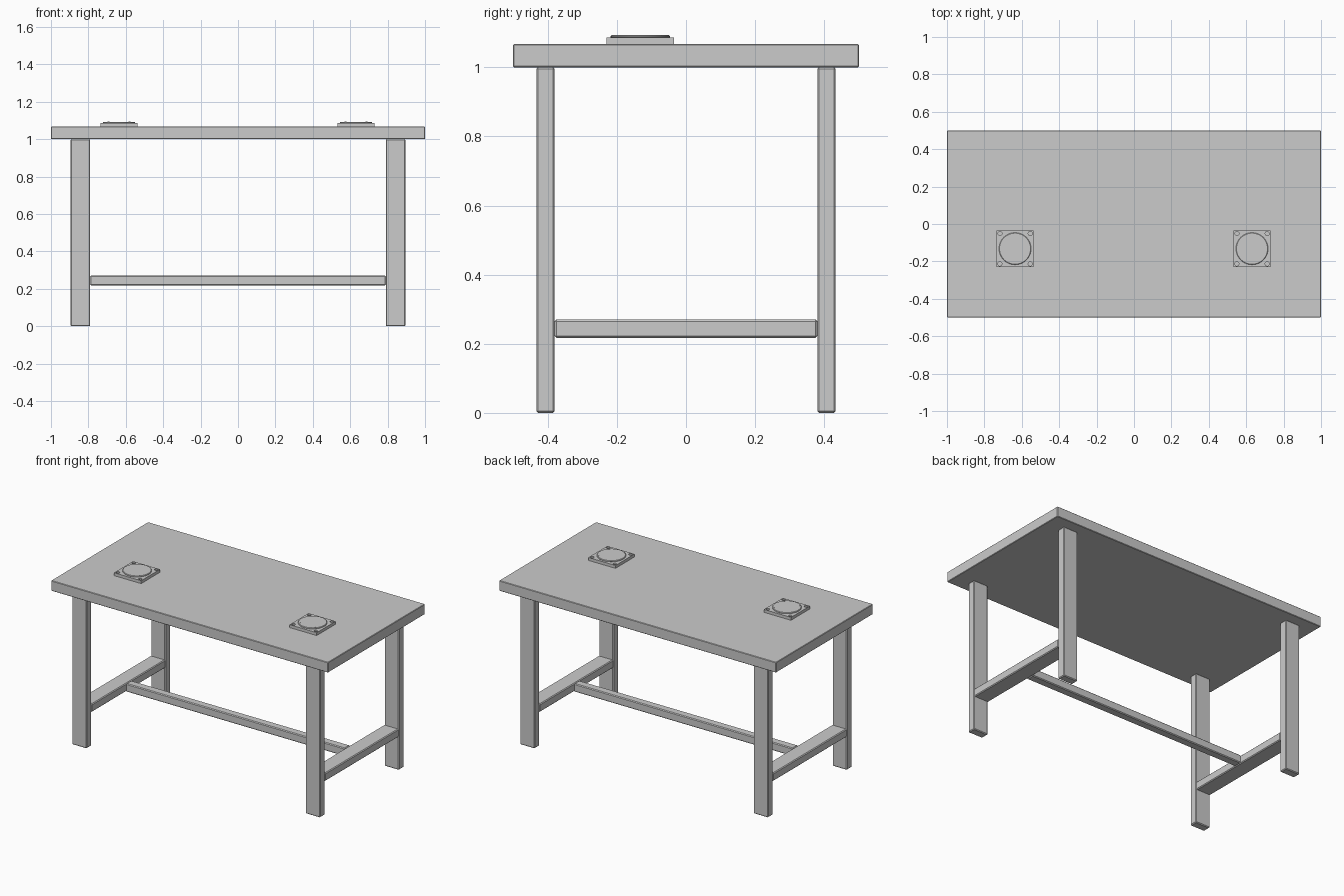
import bpy
import math
from mathutils import Vector

cube = bpy.data.objects.get("Cube")
if cube:
    bpy.data.objects.remove(cube, do_unlink=True)

grey = bpy.data.materials.new("plain_grey")
grey.use_nodes = True
colour = (0.6, 0.6, 0.6, 1)
grey.diffuse_color = colour
grey.node_tree.nodes["Principled BSDF"].inputs["Base Color"].default_value = colour


def bevel(obj, width, segments=1):
    mod = obj.modifiers.new("Edge", "BEVEL")
    mod.width = width
    mod.segments = segments
    mod.limit_method = "ANGLE"


def box(name, low, high, edge):
    low, high = Vector(low), Vector(high)
    bpy.ops.mesh.primitive_cube_add(size=1, location=(low + high) / 2)
    obj = bpy.context.object
    obj.name = name
    obj.scale = high - low
    bpy.ops.object.transform_apply(location=False, rotation=False, scale=True)
    obj.data.materials.append(grey)
    if edge:
        bevel(obj, edge)
    return obj


def disc(name, x, y, bottom, top, radius, sides):
    bpy.ops.mesh.primitive_cylinder_add(
        vertices=sides, radius=radius, depth=top - bottom,
        location=(x, y, (bottom + top) / 2))
    obj = bpy.context.object
    obj.name = name
    obj.data.materials.append(grey)
    bpy.ops.object.shade_smooth_by_angle(angle=math.radians(30))
    return obj


LEG_IN, LEG_OUT = 0.79, 0.895     # leg span along x
RAIL_LOW, RAIL_HIGH = 0.217, 0.27
TOP = 1.067

# Table top
box("table_top", (-1, -0.5, 1), (1, 0.5, TOP), 0.003)

# Legs and the low rail joining each pair
for side, sx in (("right", -1), ("left", 1)):
    x0, x1 = sorted((sx * LEG_IN, sx * LEG_OUT))
    for end, sy in (("front", -1), ("back", 1)):
        y0, y1 = sorted((sy * 0.38, sy * 0.433))
        box(f"{end}_{side}_leg", (x0, y0, 0), (x1, y1, 1), 0.005)
    box(f"{side}_side_rail", (x0, -0.38, RAIL_LOW), (x1, 0.38, RAIL_HIGH), 0.005)

# Long stretcher between the side rails
box("centre_stretcher", (-LEG_IN, -0.027, RAIL_LOW),
    (LEG_IN, 0.027, RAIL_HIGH), 0.005)

# Mounting plates with corner holes, raised discs and small screws
PLATE_Y, HALF, PLATE_TOP = -0.132, 0.098, 1.086
for side, x in (("right", -0.636), ("left", 0.631)):
    plate = box(f"{side}_mounting_plate", (x - HALF, PLATE_Y - HALF, TOP),
                (x + HALF, PLATE_Y + HALF, PLATE_TOP), 0)
    for i in range(4):
        dx, dy = (-1) ** i, (-1) ** (i // 2)
        hole = disc(f"{side}_hole_cutter", x + dx * 0.081, PLATE_Y + dy * 0.081,
                    TOP - 0.01, PLATE_TOP + 0.01, 0.011, 16)
        hole.hide_render = True
        hole.hide_set(True)
        cut = plate.modifiers.new("Corner hole", "BOOLEAN")
        cut.operation = "DIFFERENCE"
        cut.solver = "EXACT"
        cut.object = hole
        disc(f"{side}_plate_screw", x + dx * 0.056, PLATE_Y + dy * 0.056,
             PLATE_TOP - 0.002, 1.094, 0.005, 8)
    raised = disc(f"{side}_raised_disc", x, PLATE_Y, PLATE_TOP - 0.002,
                  1.093, 0.086, 48)
    bevel(raised, 0.003)
